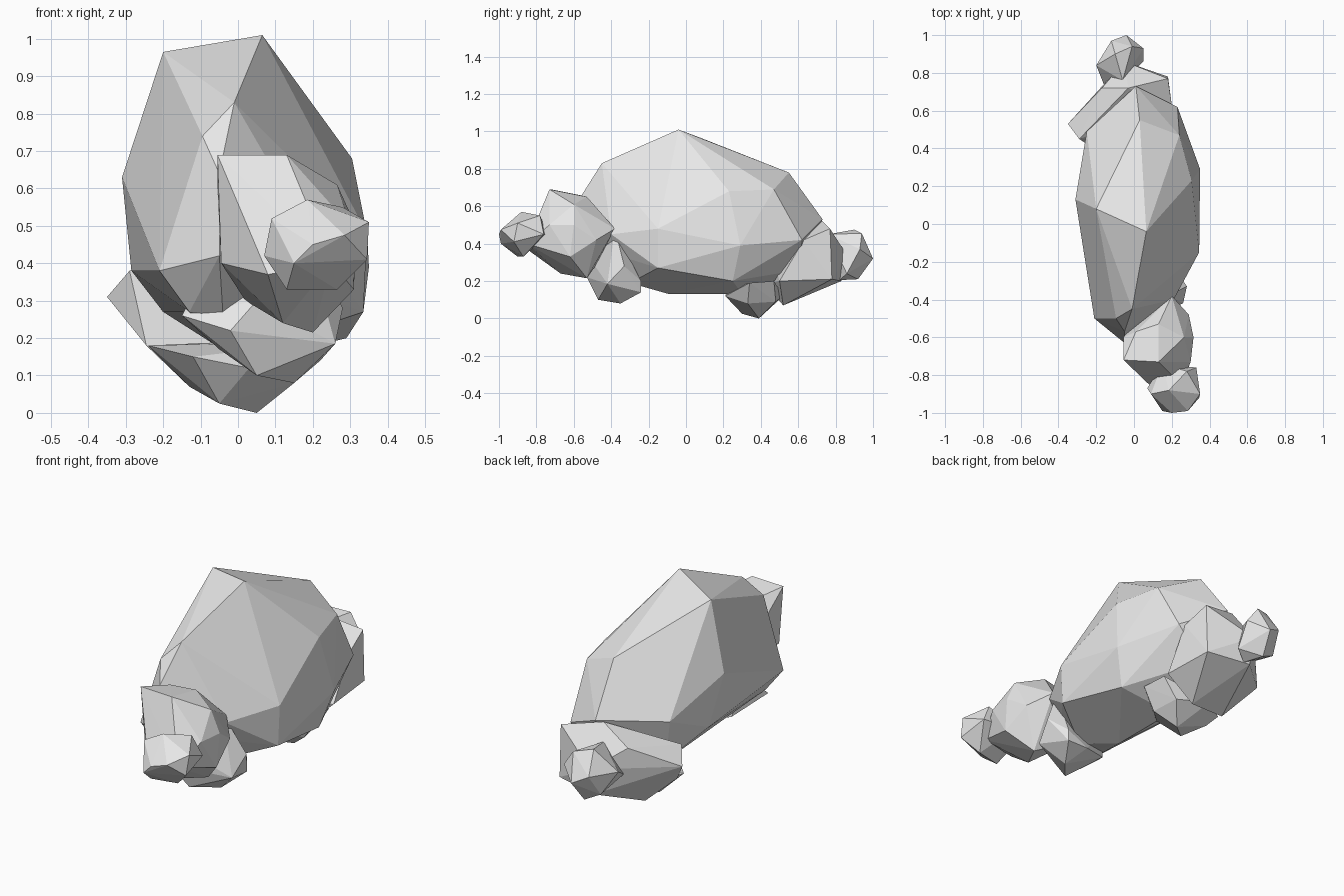
import bpy, bmesh

stone = bpy.data.materials.new("light_grey_stone")
stone.diffuse_color = (0.8, 0.8, 0.8, 1)


def chiselled(name, corners):
    """Convex flat-faced rock stretched over its main corners."""
    bm = bmesh.new()
    for c in corners:
        bm.verts.new(c)
    hull = bmesh.ops.convex_hull(bm, input=bm.verts)
    loose = {v for v in hull["geom_interior"] + hull["geom_unused"]
             if isinstance(v, bmesh.types.BMVert) and not v.link_faces}
    bmesh.ops.delete(bm, geom=list(loose), context='VERTS')
    bmesh.ops.recalc_face_normals(bm, faces=bm.faces)
    mesh = bpy.data.meshes.new(name)
    bm.to_mesh(mesh)
    bm.free()
    mesh.materials.append(stone)
    bpy.context.collection.objects.link(bpy.data.objects.new(name, mesh))


# Main boulder: ridge, sides, then underside
chiselled("main_boulder", [
    (-0.20, 0.08, 0.965), (0.065, -0.04, 1.01), (-0.01, -0.45, 0.83),
    (-0.095, -0.50, 0.74), (-0.05, -0.57, 0.64), (0.03, 0.55, 0.78),
    (0.01, 0.73, 0.53), (-0.31, 0.13, 0.63), (-0.25, 0.49, 0.50),
    (-0.21, -0.50, 0.38), (-0.285, 0.22, 0.38), (0.305, 0.23, 0.68),
    (0.23, -0.01, 0.70), (0.24, 0.47, 0.69), (0.23, 0.62, 0.42),
    (0.35, 0.29, 0.39), (0.345, -0.15, 0.48), (0.335, -0.15, 0.27),
    (0.21, -0.40, 0.45), (0.29, 0.25, 0.20), (0.08, 0.61, 0.26),
    (-0.20, 0.45, 0.27), (0.02, 0.30, 0.13), (0.02, -0.09, 0.13),
    (0.10, -0.30, 0.19), (-0.13, -0.47, 0.27), (-0.05, -0.63, 0.42),
    (-0.04, -0.48, 0.26), (-0.245, -0.18, 0.49),
])

# Front group
chiselled("front_rock", [
    (-0.055, -0.72, 0.69), (0.13, -0.73, 0.69), (0.01, -0.57, 0.66),
    (0.13, -0.53, 0.65), (0.265, -0.60, 0.61), (0.20, -0.38, 0.48),
    (0.29, -0.48, 0.42), (0.315, -0.60, 0.50), (0.30, -0.73, 0.50),
    (0.31, -0.62, 0.33), (0.25, -0.85, 0.40), (0.08, -0.85, 0.37),
    (-0.045, -0.70, 0.40), (0.12, -0.67, 0.24), (0.20, -0.53, 0.215),
    (-0.055, -0.60, 0.60), (0.02, -0.47, 0.30),
])
chiselled("front_small_rock", [
    (0.185, -0.88, 0.57), (0.35, -0.90, 0.51), (0.345, -0.92, 0.41),
    (0.265, -0.87, 0.33), (0.13, -0.90, 0.33), (0.07, -0.87, 0.42),
    (0.09, -0.90, 0.52), (0.20, -1.00, 0.45), (0.285, -0.99, 0.475),
    (0.15, -0.99, 0.40), (0.33, -0.76, 0.45), (0.15, -0.74, 0.45),
    (0.28, -0.78, 0.55),
])
chiselled("front_low_rock", [
    (0.18, -0.38, 0.48), (-0.10, -0.36, 0.36), (-0.15, -0.46, 0.26),
    (-0.02, -0.53, 0.22), (0.05, -0.47, 0.10), (0.15, -0.35, 0.08),
    (0.26, -0.42, 0.185), (0.28, -0.33, 0.28), (0.22, -0.24, 0.20),
    (0.22, -0.24, 0.14), (0.10, -0.24, 0.14), (-0.05, -0.30, 0.17),
    (0.05, -0.50, 0.30),
])

# Back group
chiselled("back_rock", [
    (-0.05, 0.86, 0.34), (-0.03, 0.72, 0.53), (0.18, 0.77, 0.48),
    (0.20, 0.63, 0.42), (0.18, 0.78, 0.21), (0.20, 0.50, 0.20),
    (-0.35, 0.53, 0.31), (-0.29, 0.45, 0.38), (-0.245, 0.42, 0.18),
    (-0.13, 0.52, 0.07), (0.06, 0.52, 0.07), (-0.05, 0.83, 0.20),
    (-0.17, 0.72, 0.43),
])
chiselled("back_small_rock", [
    (-0.04, 1.00, 0.32), (-0.12, 0.97, 0.36), (0.05, 0.93, 0.37),
    (0.05, 0.86, 0.24), (-0.20, 0.84, 0.36), (-0.16, 0.74, 0.30),
    (-0.10, 0.90, 0.475), (-0.01, 0.94, 0.455), (-0.06, 0.92, 0.21),
    (-0.02, 0.82, 0.205), (-0.14, 0.90, 0.25), (-0.06, 0.76, 0.45),
])
chiselled("back_low_rock", [
    (0.05, 0.39, 0.00), (-0.05, 0.30, 0.025), (-0.13, 0.40, 0.07),
    (-0.24, 0.36, 0.18), (-0.12, 0.22, 0.15), (0.03, 0.21, 0.12),
    (0.15, 0.33, 0.08), (0.22, 0.34, 0.19), (0.20, 0.47, 0.20),
    (0.13, 0.48, 0.09), (-0.05, 0.52, 0.12),
])
